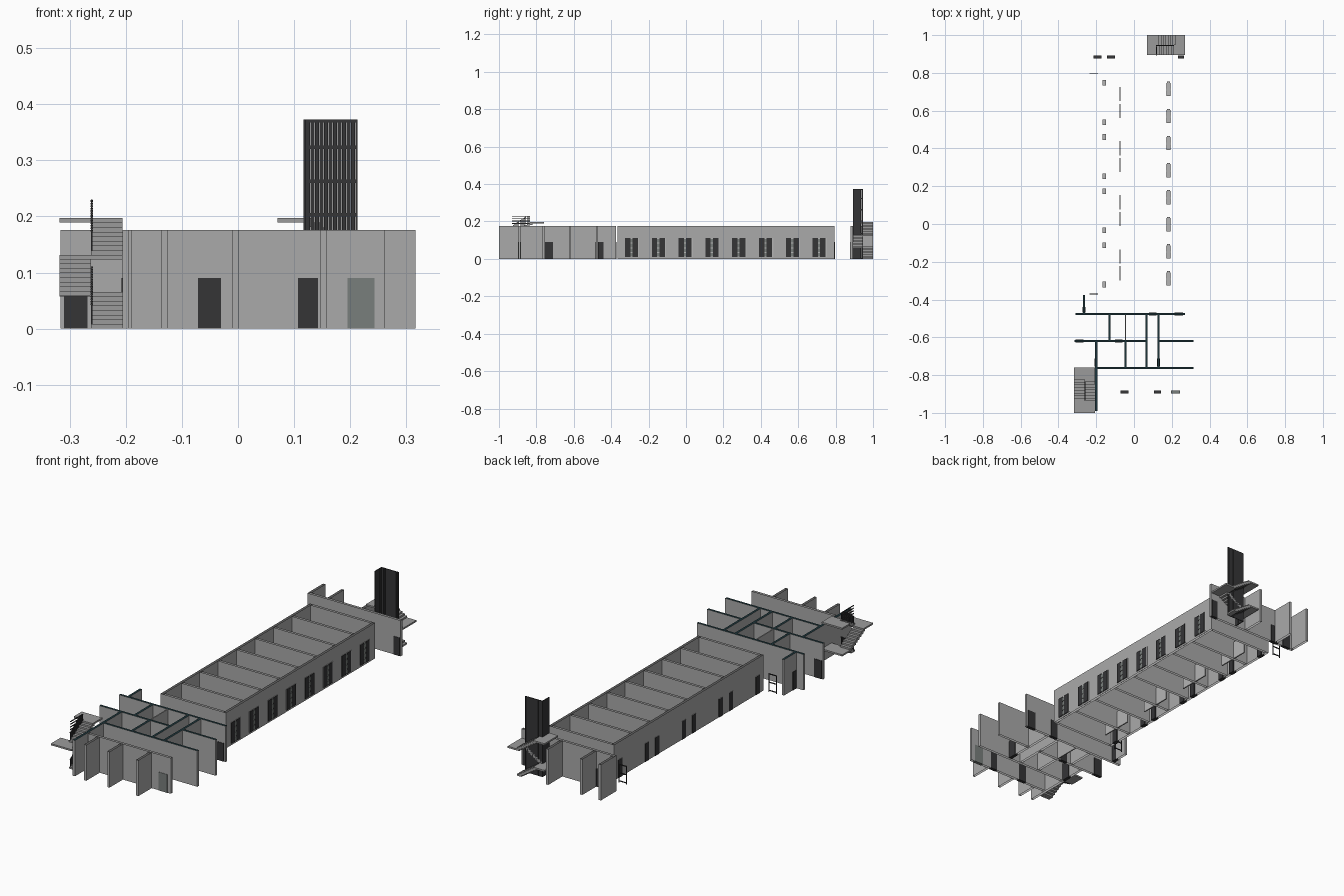
import bpy, bmesh

if "Cube" in bpy.data.objects:
    bpy.data.objects.remove(bpy.data.objects["Cube"])

def mat(name, c):
    m = bpy.data.materials.new(name)
    m.diffuse_color = (*c, 1)
    m.use_nodes = True
    m.node_tree.nodes["Principled BSDF"].inputs["Base Color"].default_value = m.diffuse_color
    return m

WALL = mat("wall_grey", (0.40, 0.40, 0.40))
CAP = mat("dark_teal_cap", (0.012, 0.035, 0.042))
DARK = mat("dark_door", (0.035, 0.035, 0.037))
GLASS = mat("green_grey_glass", (0.19, 0.21, 0.20))
STEP = mat("stair_grey", (0.33, 0.33, 0.33))
FRAME = mat("light_frame", (0.46, 0.46, 0.46))

H = 0.176      # wall height
T = 0.006      # half wall thickness
DOOR = 0.09    # door height

def boxes(name, items, material, cap=None, open_ends=False):
    """One object from (x0,x1,y0,y1,z0,z1) boxes; may lack top and bottom, or have a coloured top."""
    bm = bmesh.new()
    for x0, x1, y0, y1, z0, z1 in items:
        r = bmesh.ops.create_cube(bm, size=1)
        for v in r["verts"]:
            v.co = (x1 if v.co.x > 0 else x0, y1 if v.co.y > 0 else y0, z1 if v.co.z > 0 else z0)
    bm.normal_update()
    drop = []
    for f in bm.faces:
        if cap and f.normal.z > 0.5:
            f.material_index = 1
        elif open_ends and abs(f.normal.z) > 0.5:
            drop.append(f)
    bmesh.ops.delete(bm, geom=drop, context="FACES")
    me = bpy.data.meshes.new(name)
    bm.to_mesh(me)
    bm.free()
    me.materials.append(material)
    if cap:
        me.materials.append(cap)
    ob = bpy.data.objects.new(name, me)
    bpy.context.collection.objects.link(ob)
    return ob

def wall_x(y, x0, x1):          # wall running along x
    return (x0, x1, y - T, y + T, 0, H)

def wall_y(x, y0, y1):          # wall running along y
    return (x - T, x + T, y0, y1, 0, H)

def door_x(y, x0, x1):          # door in a wall along x
    return (x0, x1, y - T - 0.002, y + T + 0.002, 0, DOOR)

def door_y(x, y0, y1):
    return (x - T - 0.002, x + T + 0.002, y0, y1, 0, DOOR)

# front block: walls with dark tops
boxes("front_block_walls", [
    wall_x(-0.476, -0.31, 0.27), wall_x(-0.62, -0.316, 0.066), wall_x(-0.62, 0.13, 0.316),
    wall_x(-0.762, -0.20, 0.316),
    wall_y(-0.265, -0.47, -0.375), wall_y(-0.13, -0.614, -0.482),
    wall_y(-0.045, -0.756, -0.626), wall_y(0.066, -0.756, -0.482),
    wall_y(0.13, -0.756, -0.482), wall_y(-0.20, -0.99, -0.626)],
    WALL, cap=CAP, open_ends=True)
boxes("thin_partition", [(-0.048, -0.043, -0.614, -0.482, 0, H)], WALL)

# front and rear screens with projecting fins, open on top
boxes("front_screen", [wall_x(-0.89, -0.19, 0.262)] +
      [wall_y(x, -1.0, -0.896) for x in (-0.131, -0.005, 0.152)], WALL, open_ends=True)
boxes("rear_screen", [wall_x(0.885, -0.237, 0.27)] +
      [wall_y(x, 0.891, 1.0) for x in (-0.231, -0.13, 0.055)], WALL, open_ends=True)

# long hall: outer walls and room partitions, open on top
Y0, Y1, XL, XR = -0.365, 0.795, -0.159, 0.183
PITCH = 0.1433
CENTRES = [-0.288 + PITCH * i for i in range(8)]
parts = [c + PITCH / 2 for c in CENTRES[:-1]]
boxes("hall_walls", [wall_y(XL, Y0, Y1), wall_y(XR, Y0, Y1),
      wall_x(Y0 + T, XL + T, XR - T), wall_x(Y1 - T, XL + T, XR - T)] +
      [wall_x(y, XL + T, XR - T) for y in parts], WALL, open_ends=True)

# closet panels, mirrored about every second partition
boxes("closet_panels", [(-0.077, -0.071, *sorted((y + s * 0.007, y + s * 0.082)), 0, DOOR)
      for y in parts[::2] for s in (-1, 1)], FRAME)

# hall entrance doors, also mirrored in pairs
boxes("hall_doors", [(-0.167, -0.147, y + s * 0.104 - 0.015, y + s * 0.104 + 0.015, 0, DOOR)
      for y in parts[::2] for s in (-1, 1)], DARK, cap=FRAME)

# hall windows: frame, two dark leaves and bars
frames, leaves, panes = [], [], []
for c in CENTRES:
    frames.append((0.174, 0.1905, c - 0.038, c + 0.038, 0.01, 0.112))
    for x0, x1 in ((0.1905, 0.193), (0.172, 0.174)):
        leaves += [(x0, x1, c - 0.038, c - 0.010, 0.01, 0.112),
                   (x0, x1, c + 0.002, c + 0.032, 0.01, 0.112)]
        panes += [(x0, x1, c - 0.010, c + 0.002, z, z + 0.019) for z in (0.012, 0.037, 0.062, 0.087)]
boxes("window_frames", frames, FRAME)
boxes("window_leaves", leaves, DARK)
boxes("window_panes", panes, GLASS)

# doors
boxes("doors", [
    door_x(-0.89, -0.071, -0.030), door_x(-0.89, 0.107, 0.143),
    door_x(0.885, -0.215, -0.172), door_x(0.885, -0.142, -0.100), door_x(0.885, 0.232, 0.265),
    door_x(-0.476, 0.215, 0.260), door_x(-0.62, -0.31, -0.268),
    door_y(0.13, -0.755, -0.712), door_y(-0.265, -0.468, -0.44), door_y(-0.20, -0.755, -0.712),
    door_x(-0.62, -0.10, -0.06), door_x(-0.476, 0.08, 0.118)], DARK)
boxes("glass_door", [door_x(-0.89, 0.195, 0.243)], GLASS)

# small barred gates at both hall ends
gate = []
for y in (-0.37, 0.795):
    gate += [(x, x + 0.004, y - 0.002, y + 0.002, 0, DOOR) for x in (-0.235, -0.194)]
    gate += [(-0.231, -0.194, y - 0.002, y + 0.002, z, z + 0.004) for z in (0.005, 0.045, 0.086)]
boxes("gates", gate, DARK)

def stair(name, length, landing, width, place):
    """Dogleg stair; u = ascent direction, v = across. Flights one and three share a side."""
    N, RISE, S = 8, 0.0657, 0.008
    run = (length - 2 * landing) / N
    mid = width / 2
    b = []
    for i in range(N):
        u = landing + i * run
        dz = RISE * (i + 1) / N
        for base in (0.0, 2 * RISE):
            b.append((u, u + run, mid, width, max(0, base + dz - 0.016), base + dz))
        w = length - landing - i * run
        b.append((w - run, w, 0, mid, RISE + dz - 0.016, RISE + dz))
    b += [(length - landing, length, 0, width, RISE - S, RISE),
          (0, landing, 0, width, 2 * RISE - S, 2 * RISE),
          (length - landing, length, 0, width, 3 * RISE - S, 3 * RISE)]
    boxes(name, [place(*q) for q in b], STEP)

# front stair climbs towards +y, rear stair towards -x
stair("front_stair", 0.24, 0.062, 0.112,
      lambda u0, u1, v0, v1, a, b: (-0.318 + v0, -0.318 + v1, -1 + u0, -1 + u1, a, b))
stair("rear_stair", 0.20, 0.05, 0.106,
      lambda u0, u1, v0, v1, a, b: (0.27 - u1, 0.27 - u0, 0.894 + v0, 0.894 + v1, a, b))

# front stair railing: sloped rows of bars between the flights
rail = []
for i in range(16):
    y = -0.932 + i * 0.0062
    rise = 0.0657 * i / 15
    for base in (0.0, 0.131):
        top = min(base + rise + 0.045, 0.229)
        rail.append((-0.262, -0.259, y, y + 0.003, base + rise, top))
        rail.append((-0.263, -0.258, y, y + 0.0062, top - 0.003, top))
rail += [(-0.262, -0.259, -0.93, -0.835, z, z + 0.004) for z in (0.187, 0.20, 0.213, 0.226)]
boxes("front_stair_railing", rail, DARK)

# rear stair screen: tall L of tightly packed slats
slats = []
for i in range(24):
    x = 0.117 + i * 0.0040
    slats.append((x, x + 0.0037, 0.943, 0.947, 0.0, 0.373))
for i in range(13):
    y = 0.892 + i * 0.0041
    slats.append((0.117, 0.121, y, y + 0.0038, 0.0, 0.373))
for z in (0.0, 0.066, 0.132, 0.20, 0.26, 0.32, 0.367):
    slats += [(0.117, 0.213, 0.944, 0.946, z, z + 0.006), (0.118, 0.12, 0.892, 0.945, z, z + 0.006)]
boxes("rear_stair_screen", slats, DARK)
